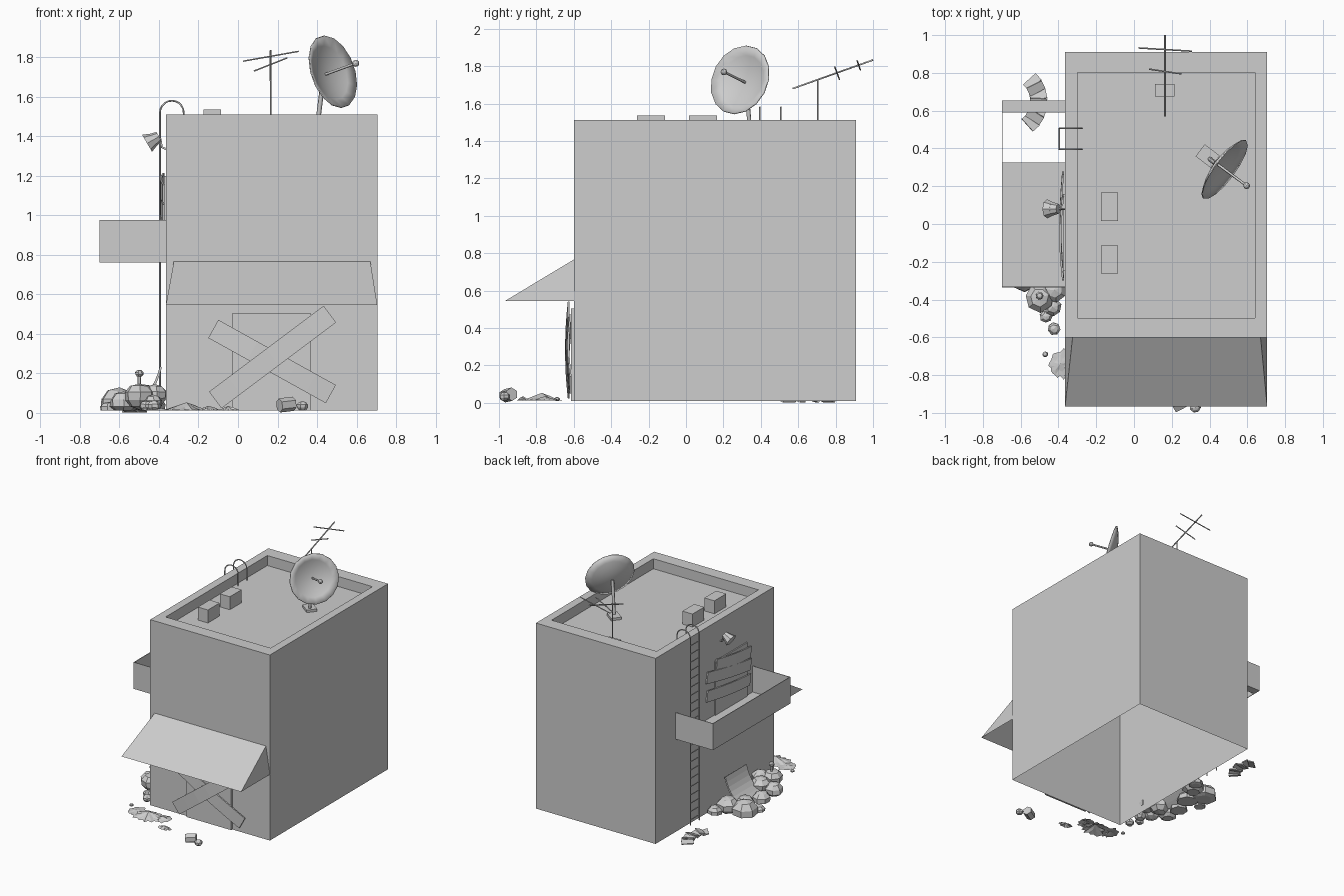
import bpy, bmesh, math, random
from mathutils import Vector, Matrix

random.seed(4)
if "Cube" in bpy.data.objects:
    bpy.data.objects.remove(bpy.data.objects["Cube"], do_unlink=True)

GREY = (0.61, 0.61, 0.61, 1)
mat = bpy.data.materials.new("plain grey")
mat.use_nodes = True
mat.diffuse_color = GREY
mat.node_tree.nodes["Principled BSDF"].inputs["Base Color"].default_value = GREY


def add(name, data):
    ob = bpy.data.objects.new(name, data)
    bpy.context.collection.objects.link(ob)
    data.materials.append(mat)
    return ob


def from_bm(name, bm):
    bmesh.ops.recalc_face_normals(bm, faces=bm.faces)
    me = bpy.data.meshes.new(name)
    bm.to_mesh(me)
    bm.free()
    return add(name, me)


def box_bm(lo, hi):
    lo, hi = Vector(lo), Vector(hi)
    bm = bmesh.new()
    m = Matrix.Translation((lo + hi) / 2) @ Matrix.Diagonal((*(hi - lo), 1))
    bmesh.ops.create_cube(bm, size=1, matrix=m)
    return bm


def box(name, lo, hi):
    return from_bm(name, box_bm(lo, hi))


def cone(name, centre, aim, r1, r2, depth, segments):
    bm = bmesh.new()
    turn = Vector(aim).to_track_quat("Z", "Y").to_matrix().to_4x4()
    bmesh.ops.create_cone(bm, cap_ends=True, segments=segments, radius1=r1, radius2=r2, depth=depth,
                          matrix=Matrix.Translation(centre) @ turn)
    return from_bm(name, bm)


def tube(name, points, radius):
    cu = bpy.data.curves.new(name, "CURVE")
    cu.dimensions = "3D"
    cu.bevel_depth, cu.bevel_resolution, cu.use_fill_caps = radius, 1, True
    sp = cu.splines.new("POLY")
    sp.points.add(len(points) - 1)
    for p, co in zip(sp.points, points):
        p.co = (*co, 1)
    return add(name, cu)


def plank(name, a, b, width, thick, out, bow=0.0, steps=6):
    # Board from a to b that bulges along the outward direction
    a, b, out = Vector(a), Vector(b), Vector(out).normalized()
    side = out.cross(b - a).normalized() * width / 2
    bm = bmesh.new()
    rows = []
    for k in range(steps + 1):
        c = a.lerp(b, k / steps) + out * bow * math.sin(math.pi * k / steps)
        ring = (c - side, c + side, c + side + out * thick, c - side + out * thick)
        rows.append([bm.verts.new(p) for p in ring])
    for r, s in zip(rows, rows[1:]):
        for i in range(4):
            j = (i + 1) % 4
            bm.faces.new((r[i], r[j], s[j], s[i]))
    bm.faces.new(rows[0])
    bm.faces.new(rows[-1])
    return from_bm(name, bm)


GROUND = 0.011


def rock(name, x, y, z, r, squash=0.8):
    # Chunky stone: jittered hull of a cube-like ball, flat on the ground
    bm = bmesh.new()
    bmesh.ops.create_uvsphere(bm, u_segments=7, v_segments=5, radius=r)
    bmesh.ops.rotate(bm, verts=bm.verts, matrix=Matrix.Rotation(random.uniform(0, 6), 3, "Z"))
    for v in bm.verts:
        v.co *= random.uniform(0.95, 1.08)
        v.co.z *= squash
        v.co += Vector((x, y, z))
        v.co.z = max(v.co.z, GROUND)
    return from_bm(name, bm)


# Building shell, open below, with a sunken roof
WALL, FRONT, ROOF = -0.365, -0.6, 1.43
bm = box_bm((WALL, FRONT, 0.011), (0.705, 0.91, 1.511))
by_height = sorted(bm.faces, key=lambda f: f.calc_center_median().z)
top = by_height[-1]
bmesh.ops.delete(bm, geom=[by_height[0]], context="FACES_ONLY")
bmesh.ops.inset_individual(bm, faces=[top], thickness=0.05)
for v in top.verts:
    v.co.x = 0.17 + math.copysign(0.47, v.co.x - 0.17)
    v.co.y = 0.153 + math.copysign(0.65, v.co.y - 0.153)
floor = bmesh.ops.extrude_discrete_faces(bm, faces=[top])["faces"][0]
for v in floor.verts:
    v.co.z = ROOF
from_bm("building", bm)

# Roof vent boxes
for i, y in enumerate((-0.263, 0.017)):
    box(f"roof_box_{i}", (-0.175, y, ROOF), (-0.085, y + 0.15, 1.535))

# Aerial
box("aerial_base", (0.11, 0.675, ROOF), (0.215, 0.74, ROOF + 0.015))
tube("aerial_mast", [(0.165, 0.705, ROOF), (0.165, 0.705, 1.73)], 0.004)
tube("aerial_boom", [(0.165, 0.57, 1.68), (0.165, 1.0, 1.833)], 0.005)
tube("aerial_long_bar", [(0.025, 0.932, 1.78), (0.307, 0.915, 1.83)], 0.004)
tube("aerial_short_bar", [(0.08, 0.82, 1.73), (0.25, 0.795, 1.797)], 0.004)

# Satellite dish
aim = Vector((0.77, -0.57, 0.28)).normalized()
hub = Vector((0.442, 0.317, 1.713))
bm = bmesh.new()
prof = [bm.verts.new((0.19 * t, 0, 0.05 * t * t)) for t in (0, 0.25, 0.5, 0.75, 1)]
edges = [bm.edges.new(p) for p in zip(prof, prof[1:])]
bmesh.ops.spin(bm, geom=prof + edges, cent=(0, 0, 0), axis=(0, 0, 1), angle=math.tau, steps=16)
bmesh.ops.remove_doubles(bm, verts=bm.verts, dist=0.0005)
bmesh.ops.transform(bm, verts=bm.verts,
                    matrix=Matrix.Translation(hub) @ aim.to_track_quat("Z", "Y").to_matrix().to_4x4())
dish = from_bm("dish", bm)
sol = dish.modifiers.new("thickness", "SOLIDIFY")
sol.thickness, sol.offset = 0.006, 0
bpy.context.view_layer.objects.active = dish
dish.select_set(True)
bpy.ops.object.shade_smooth_by_angle(angle=math.radians(35))
tip = hub + aim * 0.2
tube("dish_feed_arm", [hub, tip], 0.007)
bm = bmesh.new()
bmesh.ops.create_icosphere(bm, subdivisions=2, radius=0.018, matrix=Matrix.Translation(tip))
from_bm("dish_feed", bm)
tube("dish_post", [(0.40, 0.345, ROOF), (0.41, 0.337, 1.52), (0.433, 0.32, 1.705)], 0.012)
base = box("dish_base", (-0.05, -0.04, 0), (0.05, 0.04, 0.02))
base.location, base.rotation_euler.z = (0.39, 0.36, ROOF), math.radians(-37)

# Ladder with hooped rails
for i, y in enumerate((0.395, 0.507)):
    arch = [(-0.335 - 0.06 * math.cos(a), y, 1.52 + 0.06 * math.sin(a))
            for a in (math.pi * k / 10 for k in range(11))]
    tube(f"ladder_rail_{i}", [(-0.395, y, 0.015)] + arch + [(-0.275, y, ROOF)], 0.0045)
for k in range(22):
    z = 0.06 + k * 0.067
    tube(f"ladder_rung_{k}", [(-0.395, 0.395, z), (-0.395, 0.507, z)], 0.004)

# Balcony with a hatch for the ladder
OUT, LOW, HIGH, T = -0.70, 0.761, 0.976, 0.005
box("balcony_floor", (OUT, -0.335, LOW), (WALL, 0.325, LOW + T))
box("balcony_floor_strip", (OUT, 0.59, LOW), (WALL, 0.655, LOW + T))
box("balcony_outer_wall", (OUT, -0.335, LOW), (OUT + T, 0.655, HIGH))
for i, y in enumerate((-0.335, 0.655 - T)):
    box(f"balcony_end_wall_{i}", (OUT, y, LOW), (WALL, y + T, HIGH))

# Boarded balcony door
box("balcony_door", (WALL - 0.01, -0.25, LOW), (WALL, 0.16, 1.2))
for i, (y0, z0, y1, z1) in enumerate(((0.15, 1.17, -0.29, 1.11), (0.27, 1.11, -0.29, 1.01),
                                      (0.27, 0.96, -0.28, 0.89))):
    plank(f"balcony_door_board_{i}", (WALL - 0.006, y0, z0), (WALL - 0.006, y1, z1),
          0.09, 0.01, (-1, 0, 0), 0.014)

# Wall lamp
tube("lamp_bracket", [(WALL, 0.08, 1.335), (-0.385, 0.08, 1.345), (-0.393, 0.08, 1.39), (-0.41, 0.08, 1.395)], 0.006)
cone("lamp_body", (-0.415, 0.08, 1.39), (-0.85, 0, -0.5), 0.026, 0.036, 0.035, 8)
cone("lamp_shade", (-0.445, 0.08, 1.373), (-0.85, 0, -0.5), 0.036, 0.05, 0.035, 8)

# Awning sheet, open below
bm = bmesh.new()
tl, tr, bl, br, wl, wr = [bm.verts.new(p) for p in (
    (-0.325, FRONT, 0.766), (0.67, FRONT, 0.766), (WALL, -0.967, 0.545), (0.705, -0.967, 0.545),
    (WALL, FRONT, 0.545), (0.705, FRONT, 0.545))]
for f in ((tl, bl, br, tr), (tl, wl, bl), (tr, br, wr)):
    bm.faces.new(f)
from_bm("awning", bm)

# Boarded front door
box("front_door", (-0.03, FRONT - 0.015, 0.011), (0.37, FRONT, 0.503))
plank("front_board_lower", (-0.125, FRONT - 0.012, 0.425), (0.47, FRONT - 0.012, 0.095), 0.105, 0.01, (0, -1, 0), 0.012)
plank("front_board_upper", (-0.115, FRONT - 0.022, 0.065), (0.465, FRONT - 0.022, 0.50), 0.105, 0.01, (0, -1, 0), 0.014)

# Rubble heap along the side wall
heap = [(-0.50, -0.39, 0.085, 0.08), (-0.43, -0.44, 0.05, 0.05), (-0.425, -0.555, 0.035, 0.035),
        (-0.465, -0.49, 0.035, 0.035), (-0.42, -0.35, 0.09, 0.065), (-0.58, -0.29, 0.05, 0.07),
        (-0.48, -0.27, 0.07, 0.08), (-0.57, -0.15, 0.03, 0.07), (-0.60, 0.11, 0.045, 0.10),
        (-0.47, 0.14, 0.06, 0.085), (-0.42, 0.23, 0.03, 0.055), (-0.53, 0.0, 0.03, 0.08),
        (-0.655, 0.0, 0.02, 0.045)]
for i, r in enumerate(heap):
    rock(f"rubble_{i}", *r)
rock("rubble_knob", -0.50, -0.38, 0.20, 0.022)
tube("rubble_rod", [(-0.50, -0.38, 0.13), (-0.50, -0.38, 0.20)], 0.008)
plank("leaning_sheet", (-0.385, -0.075, 0.23), (-0.52, -0.075, 0.035), 0.27, 0.012, (-0.83, 0, 0.55), -0.025)

# Curved row of broken tiles beside the ladder
for k in range(7):
    a = math.radians(-48 + k * 15)
    tile = box(f"tile_{k}", (-0.045, -0.024, -0.004), (0.045, 0.024, 0.004))
    tile.location = (-0.635 + 0.13 * math.cos(a), 0.65 + 0.15 * math.sin(a), 0.013 + 0.012 * (k % 2))
    tile.rotation_euler = (math.radians(18 if k % 2 else -18), 0, a)


# Crumpled litter and stones in front
def scrap(name, x, y, rx, ry, peak):
    bm = bmesh.new()
    bmesh.ops.create_circle(bm, cap_ends=True, segments=13, radius=1)
    bmesh.ops.poke(bm, faces=bm.faces[:])
    bmesh.ops.subdivide_edges(bm, edges=bm.edges[:], cuts=1, use_grid_fill=True)
    for v in bm.verts:
        d = v.co.length
        s = random.uniform(0.75, 1.1)
        h = peak * max(0, 1 - d) * random.uniform(0.3, 1)
        v.co = (x + v.co.x * rx * s, y + v.co.y * ry * s, GROUND + 0.002 + h)
    from_bm(name, bm)


for i, s in enumerate(((-0.26, -0.77, 0.12, 0.10, 0.05), (-0.39, -0.74, 0.07, 0.08, 0.012),
                       (-0.05, -0.87, 0.06, 0.035, 0.03), (-0.15, -0.75, 0.07, 0.07, 0.03))):
    scrap(f"litter_{i}", *s)
rock("pebble", -0.47, -0.69, 0.018, 0.016)
cone("front_block", (0.245, -0.95, 0.042), (0.85, 0.45, 0.1), 0.036, 0.036, 0.08, 6)
rock("front_stone", 0.325, -0.97, 0.034, 0.03)
